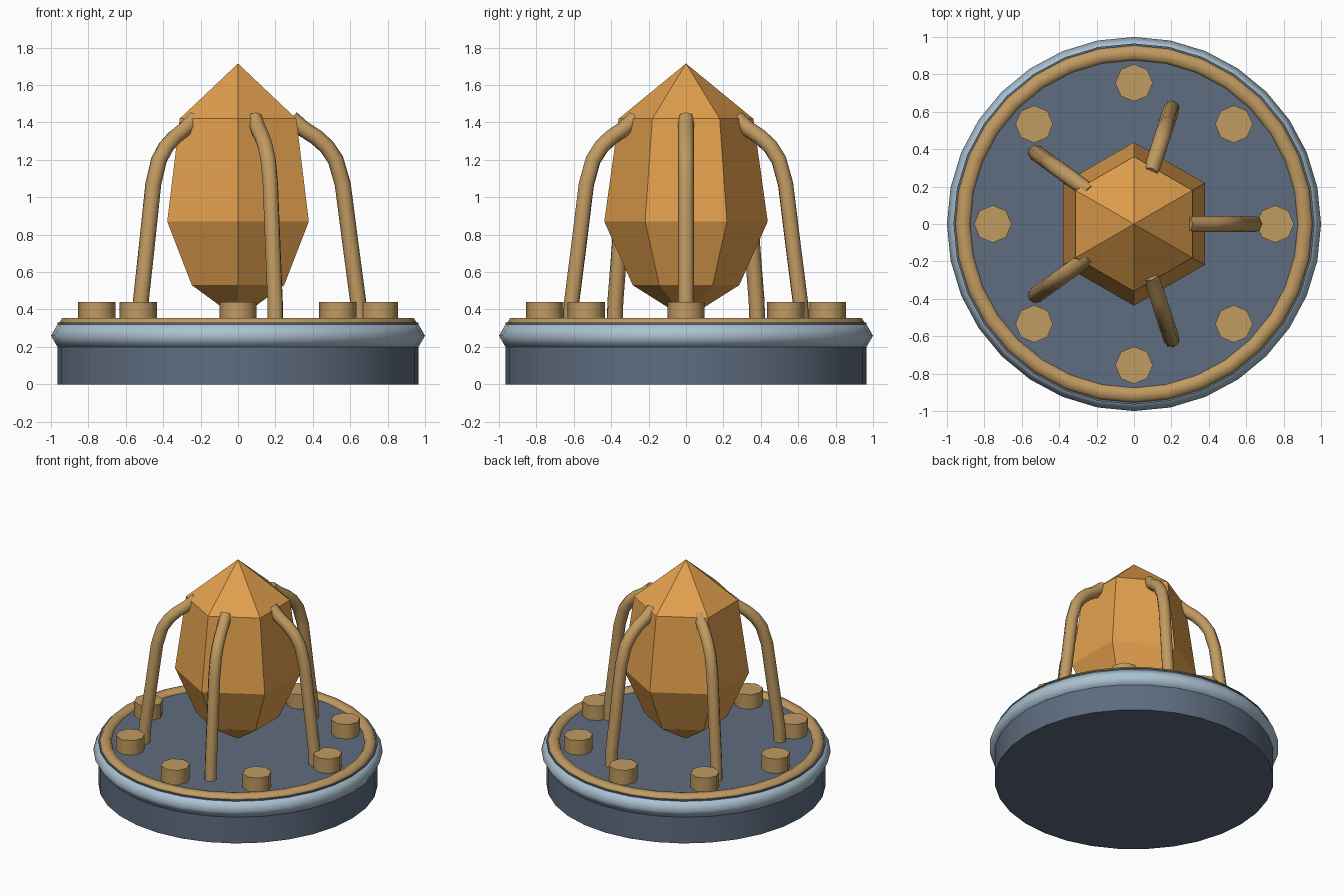
import bpy, bmesh
from math import cos, sin, pi, radians

cube = bpy.data.objects.get("Cube")
if cube:
    bpy.data.objects.remove(cube)


def material(name, rgb):
    m = bpy.data.materials.new(name)
    m.use_nodes = True
    m.diffuse_color = (*rgb, 1)
    m.node_tree.nodes["Principled BSDF"].inputs["Base Color"].default_value = (*rgb, 1)
    return m


SLATE = material("dark slate", (0.113, 0.15, 0.215))
STEEL = material("pale steel", (0.41, 0.54, 0.64))
BRONZE = material("bronze", (0.53, 0.325, 0.12))
AMBER = material("amber crystal", (0.76, 0.35, 0.075))


def finish(obj, name, mat, smooth=None):
    """Name, colour and optionally smooth the part."""
    obj.name = obj.data.name = name
    obj.data.materials.clear()
    obj.data.materials.append(mat)
    if smooth:
        bpy.ops.object.select_all(action='DESELECT')
        obj.select_set(True)
        bpy.context.view_layer.objects.active = obj
        bpy.ops.object.shade_smooth_by_angle(angle=radians(smooth))
    return obj


def cylinder(name, mat, sides, radius, bottom, top, x=0, y=0):
    bpy.ops.mesh.primitive_cylinder_add(vertices=sides, radius=radius, depth=top - bottom,
                                        location=(x, y, (top + bottom) / 2))
    return finish(bpy.context.object, name, mat, 50)


def ring(name, mat, major, minor, z):
    bpy.ops.mesh.primitive_torus_add(major_segments=32, minor_segments=6, major_radius=major,
                                     minor_radius=minor, location=(0, 0, z))
    return finish(bpy.context.object, name, mat, 75)


# Round base with its two rims
cylinder("base", SLATE, 32, 0.965, 0, 0.33)
ring("outer_rim", STEEL, 0.93, 0.07, 0.26)
ring("top_rim", BRONZE, 0.915, 0.05, 0.312)

# Bolts around the base
for i in range(8):
    a = i * pi / 4
    cylinder(f"bolt_{i + 1}", BRONZE, 8, 0.1, 0.3, 0.44, 0.755 * cos(a), 0.755 * sin(a))

# Six-sided crystal: a point, three hexagons and a point
bm = bmesh.new()
rings = []
for r, z in ((0.285, 0.53), (0.437, 0.87), (0.36, 1.42)):
    rings.append([bm.verts.new((r * sin(k * pi / 3), r * cos(k * pi / 3), z)) for k in range(6)])
tip, foot = bm.verts.new((0, 0, 1.715)), bm.verts.new((0, 0, 0.35))
for k in range(6):
    n = (k + 1) % 6
    for low, high in zip(rings, rings[1:]):
        bm.faces.new((low[k], low[n], high[n], high[k]))
    bm.faces.new((rings[-1][k], rings[-1][n], tip))
    bm.faces.new((rings[0][n], rings[0][k], foot))
bmesh.ops.recalc_face_normals(bm, faces=bm.faces)
mesh = bpy.data.meshes.new("crystal")
bm.to_mesh(mesh)
bm.free()
crystal = bpy.data.objects.new("crystal", mesh)
bpy.context.collection.objects.link(crystal)
finish(crystal, "crystal", AMBER)

# Curved prongs holding the crystal
path = ((0.65, 0.3), (0.642, 0.445), (0.6, 0.76), (0.56, 1.07), (0.522, 1.2),
        (0.475, 1.27), (0.42, 1.32), (0.35, 1.365), (0.285, 1.422))
for i in range(5):
    a = i * 2 * pi / 5
    curve = bpy.data.curves.new("prong", 'CURVE')
    curve.dimensions = '3D'
    curve.bevel_depth = 0.043
    curve.bevel_resolution = 2
    curve.use_fill_caps = True
    spline = curve.splines.new('POLY')
    spline.points.add(len(path) - 1)
    for p, (r, z) in zip(spline.points, path):
        p.co = (r * cos(a), r * sin(a), z, 1)
    prong = bpy.data.objects.new("prong", curve)
    bpy.context.collection.objects.link(prong)
    bpy.ops.object.select_all(action='DESELECT')
    prong.select_set(True)
    bpy.context.view_layer.objects.active = prong
    bpy.ops.object.convert(target='MESH')
    finish(bpy.context.object, f"prong_{i + 1}", BRONZE, 60)
